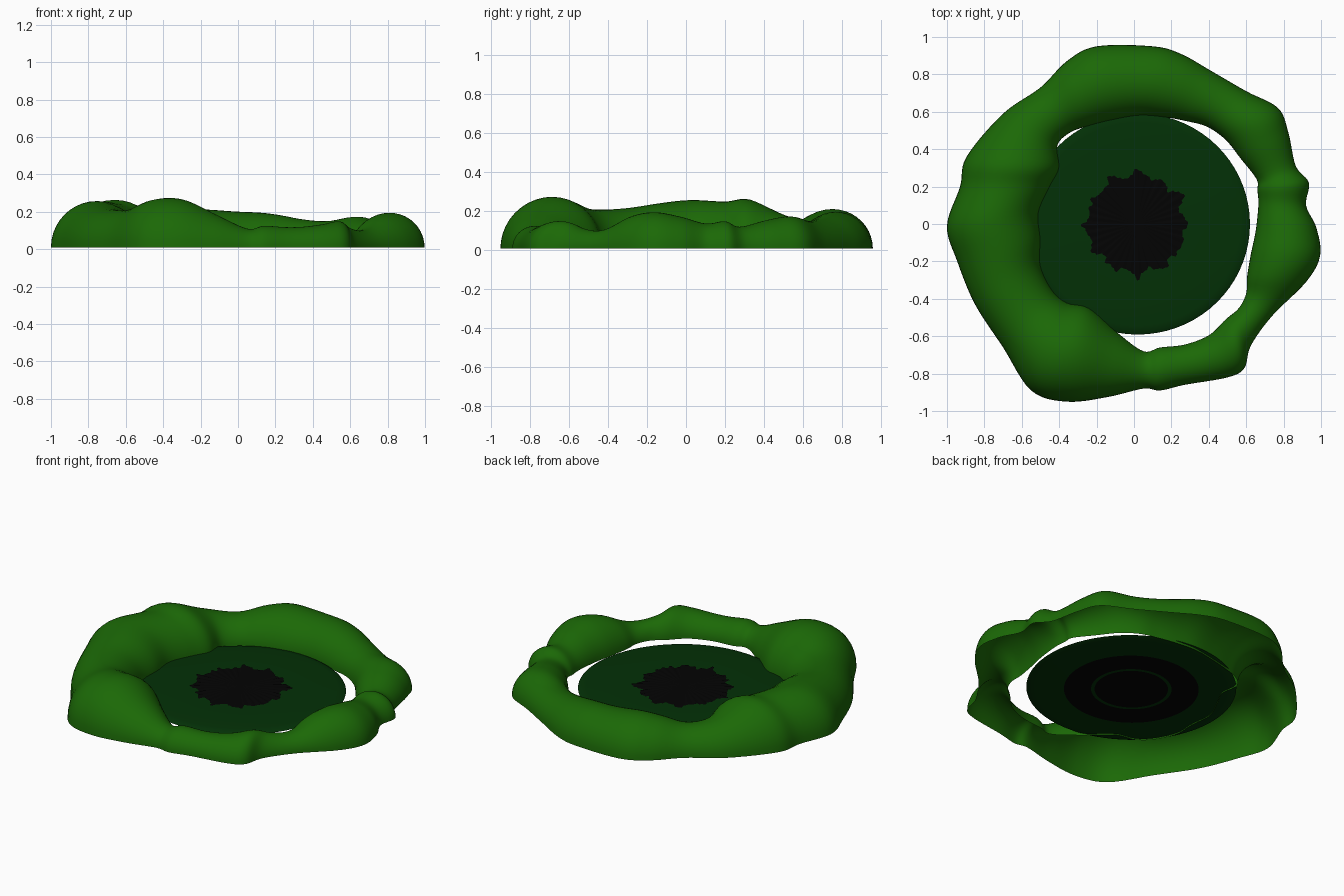
import bpy, bmesh, random
from math import sin, cos, pi, tau
from mathutils import Vector

if "Cube" in bpy.data.objects:
    bpy.data.objects.remove(bpy.data.objects["Cube"])

random.seed(4)

def material(name, rgb):
    m = bpy.data.materials.new(name)
    m.diffuse_color = (*rgb, 1)
    m.use_nodes = True
    m.node_tree.nodes["Principled BSDF"].inputs["Base Color"].default_value = m.diffuse_color
    return m

GREEN = material("hedge_green", (0.011, 0.14, 0.002))
DARK = material("dark_green", (0.001, 0.03, 0.002))
BLACK = material("black", (0.001, 0.001, 0.001))

def make(name, rings, mat, loop=False, wrap=False, caps=()):
    """Skin a list of vertex rows; loop joins last row to first, wrap closes each row."""
    bm = bmesh.new()
    rows = [[bm.verts.new(p) for p in r] for r in rings]
    n = len(rows[0])
    for i in range(len(rows) if loop else len(rows) - 1):
        a, b = rows[i], rows[(i + 1) % len(rows)]
        for j in range(n if wrap else n - 1):
            k = (j + 1) % n
            bm.faces.new((a[j], b[j], b[k], a[k]))
    for c in caps:
        bm.faces.new(rows[c])
    bmesh.ops.recalc_face_normals(bm, faces=bm.faces)
    if sum(f.normal.z * f.calc_area() for f in bm.faces) < -1e-4:
        bmesh.ops.reverse_faces(bm, faces=bm.faces)
    me = bpy.data.meshes.new(name)
    bm.to_mesh(me)
    bm.free()
    me.materials.append(mat)
    ob = bpy.data.objects.new(name, me)
    bpy.context.collection.objects.link(ob)
    bpy.ops.object.select_all(action='DESELECT')
    ob.select_set(True)
    bpy.context.view_layer.objects.active = ob
    bpy.ops.object.shade_smooth_by_angle(angle=0.7)
    return ob

# Lumpy rim: outer and inner foot points at each station, counter-clockwise
STATIONS = [
    (.975, -.02, .65, -.04), (.92, .10, .665, .10), (.935, .22, .66, .18),
    (.865, .31, .655, .24), (.825, .49, .57, .35), (.77, .62, .49, .45),
    (.60, .71, .39, .52), (.41, .82, .28, .55), (.25, .91, .17, .57),
    (.10, .95, .03, .58), (-.20, .95, -.12, .555), (-.36, .87, -.24, .525),
    (-.50, .73, -.34, .49), (-.70, .59, -.41, .42), (-.895, .36, -.40, .30),
    (-.93, .20, -.45, .20), (-1.0, -.01, -.51, .06), (-.945, -.20, -.50, -.08),
    (-.85, -.43, -.50, -.22), (-.70, -.66, -.44, -.35), (-.55, -.89, -.36, -.42),
    (-.36, -.95, -.24, -.45), (-.14, -.925, -.09, -.58), (.05, -.88, .05, -.68),
    (.14, -.89, .14, -.66), (.27, -.86, .27, -.645), (.50, -.82, .40, -.595),
    (.59, -.77, .49, -.51), (.625, -.65, .56, -.45), (.74, -.49, .60, -.37),
    (.92, -.31, .605, -.28), (.995, -.17, .625, -.16)]

def spline(pts, steps):
    n, out = len(pts), []
    for i in range(n):
        p0, p1, p2, p3 = (Vector(pts[(i + d) % n]) for d in (-1, 0, 1, 2))
        for s in range(steps):
            t = s / steps
            out.append(0.5 * (2 * p1 + (p2 - p0) * t + (2 * p0 - 5 * p1 + 4 * p2 - p3) * t * t
                              + (3 * p1 - p0 - 3 * p2 + p3) * t ** 3))
    return out

rim = []
for s in spline(STATIONS, 6):
    o, i = Vector((s[0], s[1], .01)), Vector((s[2], s[3], .01))
    mid, half = (o + i) / 2, (o - i) / 2
    rim.append([mid + half * cos(a) + Vector((0, 0, half.length * sin(a)))
                for a in (pi * k / 20 for k in range(21))])
make("hedge_rim", rim, GREEN, loop=True)

# Thin centre disc with a rounded edge
def circle(r, z):
    return [(.02 + r * cos(tau * k / 72), .985 * r * sin(tau * k / 72), z) for k in range(72)]

make("centre_disc", [circle(r, z) for r, z in
                     ((.05, .042), (.3, .042), (.55, .04), (.585, .035), (.6, .026),
                      (.585, .02), (.55, .018), (.05, .018))], DARK, wrap=True, caps=(0, 7))

# Black eye: ruffled ragged patch on top, ring and core underneath
jag = [.265 + .018 * cos(tau * k / 6) + random.uniform(-.018, .018) for k in range(72)]
eye = [[(.015 + jag[k // 2] * f * cos(tau * k / 144), jag[k // 2] * f * sin(tau * k / 144),
         z + .004 * (k % 4 < 2) * f) for k in range(144)]
       for f, z in ((.05, .049), (.5, .047), (1, .043))]
make("black_eye", eye, BLACK, wrap=True, caps=(0,))
make("eye_underside_ring", [circle(r, .015) for r in (.23, .3, .385)], BLACK, wrap=True)
make("eye_underside_core", [circle(r, .015) for r in (.02, .1, .21)], BLACK, wrap=True, caps=(0,))
